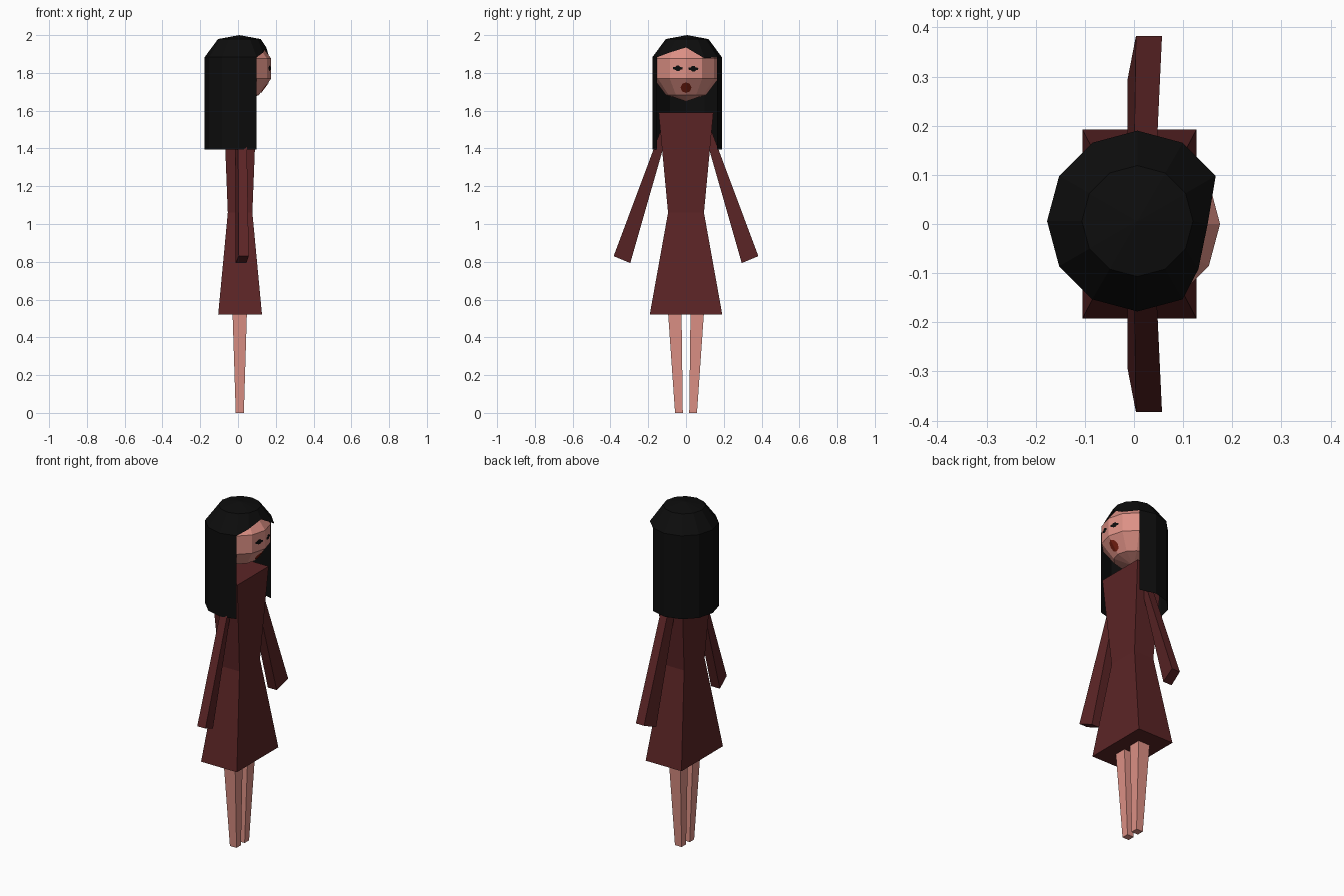
import bpy, bmesh, math
from math import sin, cos, pi, radians

if "Cube" in bpy.data.objects:
    bpy.data.objects.remove(bpy.data.objects["Cube"])


def material(name, rgb):
    m = bpy.data.materials.new(name)
    m.diffuse_color = (*rgb, 1)
    m.use_nodes = True
    m.node_tree.nodes["Principled BSDF"].inputs["Base Color"].default_value = m.diffuse_color
    return m


SKIN = material("skin", (0.72, 0.28, 0.235))
DRESS = material("dark red cloth", (0.105, 0.018, 0.019))
BLACK = material("black hair", (0.004, 0.004, 0.004))
LIPS = material("lip red", (0.19, 0.015, 0.006))


def finish(bm, name, mat, recalc=True):
    if recalc:
        bmesh.ops.recalc_face_normals(bm, faces=bm.faces)
    me = bpy.data.meshes.new(name)
    bm.to_mesh(me)
    bm.free()
    me.materials.append(mat)
    ob = bpy.data.objects.new(name, me)
    bpy.context.collection.objects.link(ob)
    return ob


def loft(name, mat, rings, caps=True):
    """Skin a list of equal-length point rings and cap both ends."""
    bm = bmesh.new()
    vs = [[bm.verts.new(p) for p in ring] for ring in rings]
    n = len(vs[0])
    for a, b in zip(vs, vs[1:]):
        for i in range(n):
            j = (i + 1) % n
            bm.faces.new((a[i], a[j], b[j], b[i]))
    if caps:
        bm.faces.new(vs[0])
        bm.faces.new(vs[-1])
    return finish(bm, name, mat)


def rect(x0, x1, y0, y1, z):
    return [(x0, y0, z), (x1, y0, z), (x1, y1, z), (x0, y1, z)]


# Dress: flared skirt, narrow waist, wider shoulders
loft("dress", DRESS, [rect(0.011 - hx, 0.011 + hx, -hy, hy, z) for hx, hy, z in
                      [(0.116, 0.192, 0.52), (0.065, 0.095, 1.06), (0.086, 0.145, 1.59)]])

# Arms and legs, mirrored across y
for s, side in ((-1, "right"), (1, "left")):
    loft(side + "_leg", SKIN, [
        [(x, s * y, z) for x, y, z in rect(-0.012, 0.031, 0.017, 0.058, 0)],
        [(x, s * y, z) for x, y, z in rect(-0.030, 0.048, 0.024, 0.097, 0.56)]])
    arm = [[(-0.013, 0.090, 1.51), (0.036, 0.090, 1.51), (0.045, 0.125, 1.52), (0.0, 0.125, 1.52)],
           [(-0.013, 0.295, 0.793), (0.044, 0.295, 0.793), (0.057, 0.383, 0.83), (0.004, 0.383, 0.83)]]
    loft(side + "_arm", DRESS, [[(x, s * y, z) for x, y, z in ring] for ring in arm])

# Head: low-poly ball, 12 sides and 5 bands
HX, HZ, HR, HV = 0.004, 1.823, 0.18, 0.174
bm = bmesh.new()
bmesh.ops.create_uvsphere(bm, u_segments=12, v_segments=5, radius=1)
for v in bm.verts:
    v.co = (HX + v.co.x * HR, v.co.y * HR, HZ + v.co.z * HV)
finish(bm, "head", SKIN)


def face_x(y, z):
    """Front surface of the faceted head near y = 0."""
    zr, r = HV * cos(radians(72)), HR * sin(radians(72))
    d = abs(z - HZ) - zr
    if d > 0:
        z2, r2 = HV * cos(radians(36)), HR * sin(radians(36))
        r += (r2 - r) * d / (z2 - zr)
    return HX + r - abs(y) * math.tan(radians(15))


def face_plate(name, mat, cy, cz, outline, lift=0.004):
    """Thin patch following the face."""
    bm = bmesh.new()
    pts = [(cy + y, cz + z) for y, z in outline]
    vs = [bm.verts.new((face_x(y, z) + lift, y, z)) for y, z in pts]
    c = bm.verts.new((face_x(cy, cz) + lift, cy, cz))
    for i in range(len(vs)):
        bm.faces.new((c, vs[i], vs[(i + 1) % len(vs)]))
    finish(bm, name, mat, recalc=False)


# Eyes with little side lashes, and an eight-sided mouth
eye = [(0.026, 0.004), (0.012, 0.008), (0.006, 0.015), (-0.008, 0.014), (-0.014, 0.007), (-0.026, 0.006),
       (-0.024, -0.006), (-0.012, -0.008), (-0.006, -0.014), (0.008, -0.014), (0.014, -0.007), (0.025, -0.006)]
face_plate("right_eye", BLACK, -0.043, 1.824, eye)
face_plate("left_eye", BLACK, 0.039, 1.822, eye)
face_plate("mouth", LIPS, 0, 1.722,
           [(0.029 * cos(i * pi / 4), 0.028 * sin(i * pi / 4)) for i in range(8)])

# Hair: 12-sided cap, parted fringe, straight curtain open at the front
CX, CY = 0.007, 0.006
bm = bmesh.new()


def hair_vert(i, r, z):
    a = radians(30 * i)
    return bm.verts.new((CX + r * cos(a), CY + r * sin(a), z))


crown = bm.verts.new((CX, CY, 2.0))
upper = [hair_vert(i, 0.113, 1.979) for i in range(12)]
brim = [hair_vert(i, 0.184, 1.883) for i in range(12)]
brim[0].co = (0.150, 0.0, 1.935)
brim[11].co = (0.131, -0.092, 1.906)
brim[1].co.z = 1.877
for i in range(12):
    j = (i + 1) % 12
    bm.faces.new((crown, upper[i], upper[j]))
    bm.faces.new((upper[i], brim[i], brim[j], upper[j]))
tips = {i: hair_vert(i, 0.184, 1.395) for i in range(2, 11)}
for i in range(2, 10):
    bm.faces.new((brim[i], tips[i], tips[i + 1], brim[i + 1]))
finish(bm, "hair", BLACK, recalc=False)
